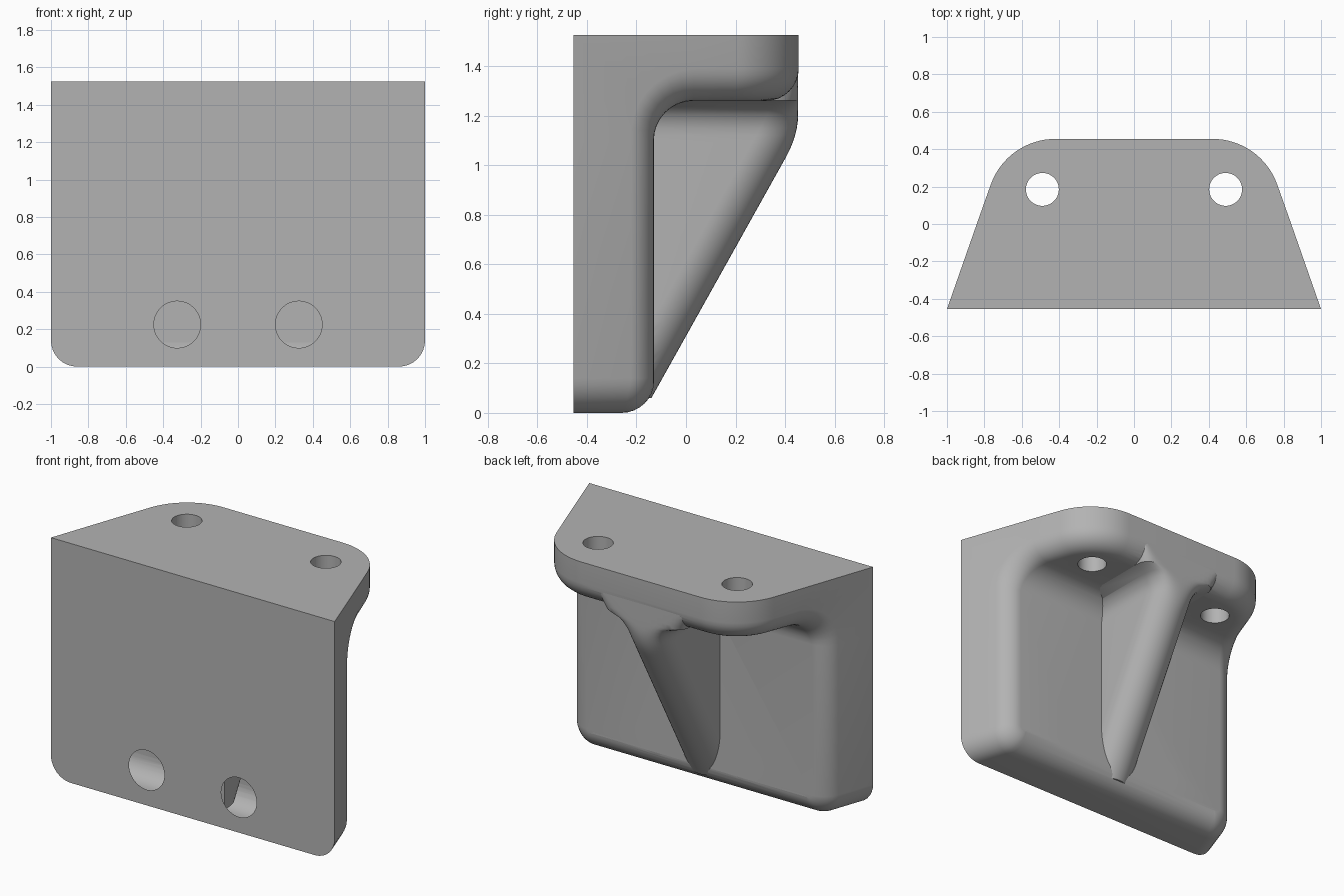
import bpy
import bmesh
from math import sin, cos, pi, radians, sqrt

if "Cube" in bpy.data.objects:
    bpy.data.objects.remove(bpy.data.objects["Cube"])

grey = bpy.data.materials.new("plain grey")
grey.use_nodes = True
colour = (0.45, 0.45, 0.45, 1)
grey.diffuse_color = colour
grey.node_tree.nodes["Principled BSDF"].inputs["Base Color"].default_value = colour

# Main dimensions
FRONT, PLATE, END = -0.455, -0.13, 0.455
HEIGHT, UNDER = 1.525, 1.26
TAPER = 0.35
EDGE = 0.13        # rounding of the rear rim
INNER = 0.16       # fillet between plate and flange
FOOT = 0.14        # lower corners of the plate
CORNER = 0.367     # rear corners of the flange
STEPS = 8


def side(y):
    return 1 - TAPER * (y - FRONT)


def loft(name, rings):
    """Join equal closed rings; each ring mirrors its first half in x."""
    bm = bmesh.new()
    rows = [[[bm.verts.new((s * x, y, z)) for x, y, z in ring] for s in (1, -1)]
            for ring in rings]
    loops = [right + left[::-1] for right, left in rows]
    for a, b in zip(loops, loops[1:]):
        for i in range(len(a)):
            j = (i + 1) % len(a)
            bm.faces.new((a[i], a[j], b[j], b[i]))
    for right, left in (rows[0], rows[-1]):
        for i in range(len(right) - 1):
            bm.faces.new((right[i], right[i + 1], left[i + 1], left[i]))
    bmesh.ops.remove_doubles(bm, verts=bm.verts, dist=1e-5)
    bmesh.ops.recalc_face_normals(bm, faces=bm.faces)
    mesh = bpy.data.meshes.new(name)
    bm.to_mesh(mesh)
    bm.free()
    ob = bpy.data.objects.new(name, mesh)
    bpy.context.collection.objects.link(ob)
    mesh.materials.append(grey)
    return ob


def rim_row(rim, out, normal, size, finish):
    """Rounded rim section, ending in a point on the front or top edge."""
    row = []
    for i in range(STEPS + 1):
        t = pi / 2 * i / STEPS
        inset, depth = size * (1 - sin(t)), size * (1 - cos(t))
        p = [r - inset * o - depth * n for r, o, n in zip(rim, out, normal)]
        p[0] += TAPER * depth * normal[1]
        row.append(p)
    row.append(finish(row[-1]))
    return row


def to_front(p):
    return (p[0] + TAPER * (p[1] - FRONT), FRONT, p[2])


def to_top(p):
    return (p[0], p[1], HEIGHT)


rings = []
# Plate: rounded lower corner, then the straight side
for i in range(STEPS + 1):
    a = pi / 2 * (i / STEPS - 1)
    rim = (side(PLATE) - FOOT * (1 - cos(a)), PLATE, FOOT * (1 + sin(a)))
    rings.append(rim_row(rim, (cos(a), 0, sin(a)), (0, 1, 0),
                         EDGE * (1 - 0.3 * i / STEPS), to_front))
# Inner fillet from plate to flange
low = UNDER - INNER
for i in range(STEPS + 1):
    f = i / STEPS
    a = pi / 2 * f
    y, z = PLATE + INNER * (1 - cos(a)), low + INNER * sin(a)
    if f < 0.5:
        edge = (side(FRONT), FRONT, low + (HEIGHT - low) * f * 2)
    else:
        ty = FRONT + (PLATE + INNER - FRONT) * (f * 2 - 1)
        edge = (side(ty), ty, HEIGHT)
    rings.append(rim_row((side(y), y, z), (1, 0, 0), (0, cos(a), -sin(a)),
                         EDGE * (0.7 + 0.3 * f), lambda p, e=edge: e))
# Flange: rounded rear corner
start = radians(19.3)
for i in range(2 * STEPS + 1):
    a = start + (pi / 2 - start) * i / (2 * STEPS)
    rim = (0.42 + CORNER * cos(a), END + CORNER * (sin(a) - 1), UNDER)
    rings.append(rim_row(rim, (cos(a), sin(a), 0), (0, 0, -1), EDGE, to_top))
bracket = loft("bracket_body", rings)


# Rib: leaning round-nosed web that flares into the flange
def soft_min(a, b, k=0.05):
    h = max(k - abs(a - b), 0) / k
    return min(a, b) - h * h * k / 4


sections = []
for i in range(49):
    z = 0.06 + 1.34 * i / 48
    if i > 36:
        z = 1.065 + 0.335 * (i - 36) / 12
    else:
        z = 0.06 + 1.005 * i / 36
    flare = 0.13
    k = min(max((z - UNDER + flare) / flare, 0), 1)
    width = 0.15 + flare * (1 - sqrt(1 - k * k)) + max(z - UNDER, 0) * 0.3
    crest = (z - 0.31) / 1.79
    ring = []
    for j in range(13):
        a = pi / 2 * j / 12
        y = soft_min(crest - 0.17 * (1 - cos(a)), END - 0.002)
        ring.append((width * sin(a), y, z))
    ring.append((width, -0.35, z))
    sections.append(ring)
rib = loft("support_rib", sections)


def cut(target, other, operation):
    mod = target.modifiers.new(other.name, 'BOOLEAN')
    mod.operation = operation
    mod.solver = 'EXACT'
    mod.object = other
    bpy.context.view_layer.objects.active = target
    bpy.ops.object.modifier_apply(modifier=mod.name)
    bpy.data.objects.remove(other)


cut(bracket, rib, 'UNION')

# Screw holes: two through the plate, two through the flange
for s in (1, -1):
    for radius, place, turn in ((0.125, (s * 0.325, -0.3, 0.225), pi / 2),
                                (0.088, (s * 0.49, 0.185, 1.4), 0)):
        bpy.ops.mesh.primitive_cylinder_add(vertices=48, radius=radius, depth=0.7,
                                            location=place, rotation=(turn, 0, 0))
        hole = bpy.context.object
        hole.hide_render = True
        hole.data.materials.append(grey)
        cut(bracket, hole, 'DIFFERENCE')

bpy.ops.object.select_all(action='DESELECT')
bracket.select_set(True)
bpy.context.view_layer.objects.active = bracket
bpy.ops.object.shade_smooth_by_angle(angle=radians(30))
